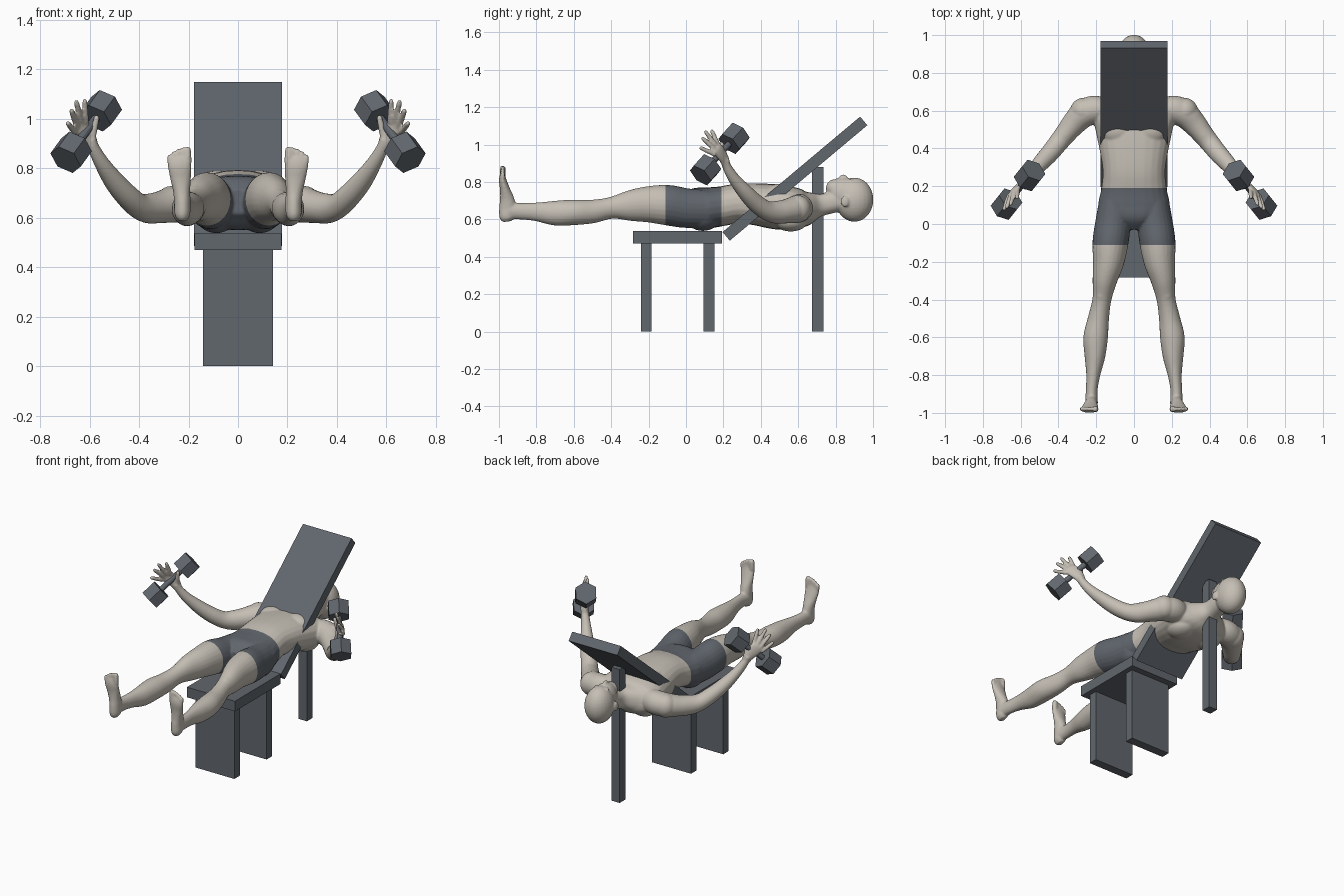
import bpy, bmesh, math
from mathutils import Vector, Matrix

default = bpy.data.objects.get("Cube")
if default:
    bpy.data.objects.remove(default, do_unlink=True)


def make_material(name, rgb):
    mat = bpy.data.materials.new(name)
    mat.use_nodes = True
    colour = (*rgb, 1)
    mat.diffuse_color = colour
    mat.node_tree.nodes["Principled BSDF"].inputs["Base Color"].default_value = colour
    return mat


skin = make_material("warm grey skin", (.56, .52, .46))
slate = make_material("dark slate", (.12, .135, .155))


def make_object(name, bm, *materials):
    bmesh.ops.recalc_face_normals(bm, faces=bm.faces)
    mesh = bpy.data.meshes.new(name)
    bm.to_mesh(mesh)
    bm.free()
    obj = bpy.data.objects.new(name, mesh)
    bpy.context.collection.objects.link(obj)
    for mat in materials:
        mesh.materials.append(mat)
    return obj


def box(name, centre, size, tilt=0):
    bm = bmesh.new()
    matrix = (Matrix.Translation(centre) @ Matrix.Rotation(math.radians(tilt), 4, 'X')
              @ Matrix.Diagonal((*size, 1)))
    bmesh.ops.create_cube(bm, size=1, matrix=matrix)
    return make_object(name, bm, slate)


def rod(bm, start, end, radius, sides):
    axis = end - start
    matrix = Matrix.Translation((start + end) / 2) @ axis.to_track_quat('Z', 'Y').to_matrix().to_4x4()
    bmesh.ops.create_cone(bm, cap_ends=True, segments=sides, radius1=radius,
                          radius2=radius, depth=axis.length, matrix=matrix)


def ellipsoid(bm, centre, radii):
    matrix = Matrix.Translation(centre) @ Matrix.Diagonal((*radii, 1))
    bmesh.ops.create_uvsphere(bm, u_segments=24, v_segments=16, radius=1, matrix=matrix)


def smooth_path(points, steps=5):
    """Catmull-Rom curve through sections of x, y, z, half width, half depth."""
    pts = [Vector(p) for p in points]
    pts = [pts[0] * 2 - pts[1]] + pts + [pts[-1] * 2 - pts[-2]]
    out = []
    for a, b, c, d in zip(pts, pts[1:], pts[2:], pts[3:]):
        for i in range(steps):
            t = i / steps
            out.append((b * 2 + (c - a) * t + (a * 2 - b * 5 + c * 4 - d) * t ** 2
                        + (b * 3 - a - c * 3 + d) * t ** 3) / 2)
    return out + [pts[-2]]


def loft(bm, points, depth_axis, side=1, sides=24, power=1.0):
    """Skin elliptical sections along a path; the half depth follows depth_axis."""
    path = smooth_path([(p[0] * side, *p[1:]) for p in points])
    axis = Vector((depth_axis[0] * side, *depth_axis[1:]))
    centres = [Vector(p[:3]) for p in path]
    rings = []
    for i, section in enumerate(path):
        tangent = centres[min(i + 1, len(path) - 1)] - centres[max(i - 1, 0)]
        across = axis.cross(tangent).normalized()
        depth = tangent.cross(across).normalized()
        ring = []
        for k in range(sides):
            angle = math.tau * k / sides
            c, s = math.cos(angle), math.sin(angle)
            u = math.copysign(abs(c) ** power, c) * max(section[3], .003)
            v = math.copysign(abs(s) ** power, s) * max(section[4], .003)
            ring.append(bm.verts.new(centres[i] + across * u + depth * v))
        rings.append(ring)
    for low, high in zip(rings, rings[1:]):
        for k in range(sides):
            n = (k + 1) % sides
            bm.faces.new((low[k], low[n], high[n], high[k]))
    bm.faces.new(rings[0])
    bm.faces.new(rings[-1])


def digit(bm, base, tip, radius, side):
    """One finger or toe with a rounded tip."""
    base, tip = Vector(base), Vector(tip)
    mid = base.lerp(tip, .5)
    near = base.lerp(tip, .9)
    loft(bm, [(*base, radius, radius), (*mid, radius, radius),
              (*near, radius * .85, radius * .85), (*tip, radius * .4, radius * .4)],
         (0, 1, 0), side, 12)


UP = (0, 0, 1)

# Bench
box("seat", (0, -.045, .503), (.35, .475, .067))
box("backrest", (0, .5825, .8175), (.355, .96, .06), 40)
box("front_leg", (0, -.213, .235), (.285, .057, .47))
box("middle_leg", (0, .123, .235), (.285, .057, .47))
box("rear_post", (0, .705, .44), (.06, .06, .88))

body = bmesh.new()

# Torso and neck
loft(body, [(0, -.03, .665, .05, .05), (0, .03, .665, .15, .1), (0, .1, .66, .188, .11),
            (0, .19, .67, .172, .106), (0, .28, .685, .165, .106), (0, .38, .68, .18, .113),
            (0, .48, .667, .2, .12), (0, .56, .66, .215, .115), (0, .63, .66, .2, .1),
            (0, .68, .67, .12, .075), (0, .73, .68, .064, .06), (0, .82, .7, .058, .058)],
     UP, power=.85)

# Head
ellipsoid(body, (0, .9, .705), (.086, .102, .118))
ellipsoid(body, (0, .845, .735), (.066, .09, .088))
ellipsoid(body, (0, .79, .765), (.046, .042, .048))
ellipsoid(body, (0, .84, .82), (.013, .024, .02))
ellipsoid(body, (0, .808, .808), (.024, .011, .012))

for side in (1, -1):
    # Ear, brow, chest, shoulder blade, buttock and kneecap
    for centre, radii in (((.083, .85, .695), (.011, .024, .03)),
                          ((.027, .878, .805), (.026, .012, .012)),
                          ((.085, .5, .735), (.09, .08, .055)),
                          ((.1, .56, .59), (.08, .09, .055)),
                          ((.088, .09, .625), (.09, .1, .087)),
                          ((.268, .598, .655), (.07, .07, .074)),
                          ((.17, -.37, .698), (.034, .045, .03))):
        ellipsoid(body, (centre[0] * side, *centre[1:]), radii)

    # Leg
    loft(body, [(.1, .12, .655, .085, .1), (.112, 0, .66, .094, .106), (.125, -.1, .676, .095, .108),
                (.135, -.2, .68, .083, .097), (.155, -.3, .673, .065, .082), (.17, -.4, .661, .05, .058),
                (.188, -.5, .642, .056, .063), (.203, -.6, .637, .065, .068), (.207, -.7, .633, .055, .066),
                (.216, -.8, .64, .037, .05), (.224, -.88, .643, .031, .044), (.225, -.95, .645, .034, .045)],
         UP, side)

    # Foot and toes
    loft(body, [(.225, -.955, .588, .016, .024), (.225, -.957, .612, .031, .041), (.225, -.953, .66, .033, .046),
                (.228, -.957, .71, .035, .038), (.232, -.968, .76, .042, .027), (.236, -.98, .81, .048, .02),
                (.239, -.982, .845, .044, .012)],
         (0, 1, 0), side)
    for i in range(5):
        x = .203 + .018 * i
        size = .016 if i == 0 else .0115
        digit(body, (x, -.98, .82), (x + .002, -.98, .887 - .002 * i * i), size, side)

    # Arm
    loft(body, [(.14, .6, .665, .06, .07), (.21, .605, .66, .075, .075), (.27, .58, .652, .073, .072),
                (.32, .53, .642, .064, .064), (.365, .475, .638, .056, .06), (.405, .425, .65, .052, .051),
                (.45, .37, .69, .049, .047), (.5, .315, .747, .043, .041), (.55, .255, .82, .031, .031),
                (.585, .217, .885, .024, .024), (.596, .208, .92, .026, .018)],
         UP, side)

    # Palm, fingers and thumb
    loft(body, [(.585, .217, .885, .024, .02), (.603, .203, .925, .034, .018),
                (.632, .178, .965, .041, .015), (.642, .165, .985, .034, .012)],
         (.585, .63, .135), side)
    for base, tip in (((.616, .178, .985), (.62, .135, 1.08)), ((.634, .168, .982), (.655, .1, 1.075)),
                      ((.65, .16, .967), (.676, .083, 1.04)), ((.66, .157, .945), (.69, .072, .985))):
        digit(body, base, tip, .0125, side)
    digit(body, (.59, .205, .915), (.57, .19, 1.015), .0135, side)

# Fuse the body into one smooth surface
body = make_object("body", body, skin, slate)
bpy.context.view_layer.objects.active = body
body.select_set(True)
remesh = body.modifiers.new("fuse", 'REMESH')
remesh.mode = 'VOXEL'
remesh.voxel_size = .006
relax = body.modifiers.new("relax", 'SMOOTH')
relax.factor = .5
relax.iterations = 5
for name in ("fuse", "relax"):
    bpy.ops.object.modifier_apply(modifier=name)

# Shorts: cut clean hems, then colour the faces between them
WAIST, HEM = .19, -.11
bm = bmesh.new()
bm.from_mesh(body.data)
for y in (WAIST, HEM):
    bmesh.ops.bisect_plane(bm, geom=bm.verts[:] + bm.edges[:] + bm.faces[:],
                           plane_co=(0, y, 0), plane_no=(0, 1, 0))
for face in bm.faces:
    centre = face.calc_center_median()
    face.smooth = True
    face.material_index = int(HEM < centre.y < WAIST and abs(centre.x) < .3)
bm.to_mesh(body.data)
bm.free()

# Dumbbells
for label, side in (("left", 1), ("right", -1)):
    inner = Vector((.553 * side, .257, 1.033))
    outer = Vector((.675 * side, .105, .865))
    half = (outer - inner).normalized() * .047
    bm = bmesh.new()
    rod(bm, inner, outer, .017, 12)
    for end in (inner, outer):
        rod(bm, end - half, end + half, .07, 6)
    make_object(label + "_dumbbell", bm, slate)
